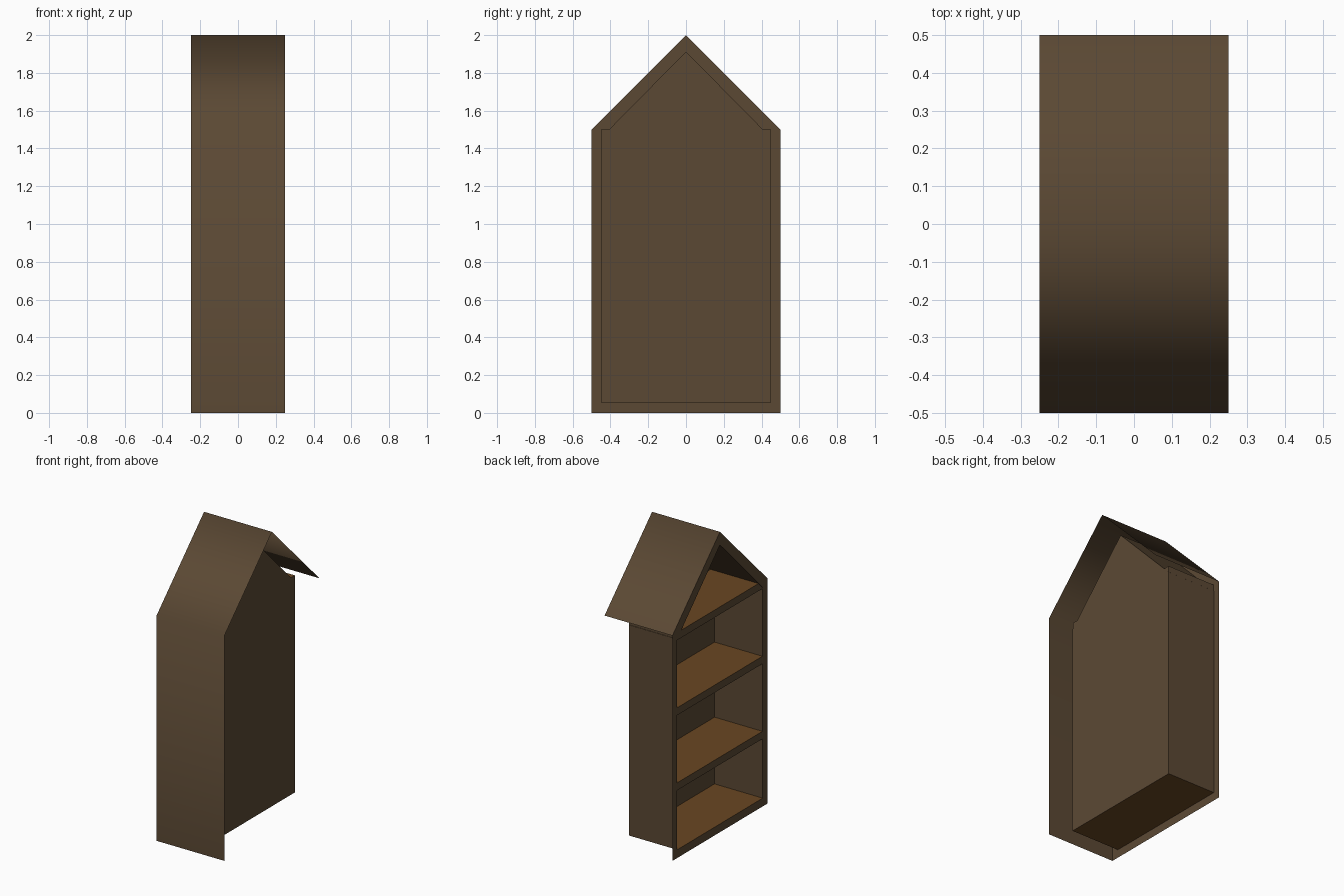
import bpy, bmesh

if "Cube" in bpy.data.objects:
    bpy.data.objects.remove(bpy.data.objects["Cube"])

X_OPEN, X_END, X_BACK = -0.25, 0.25, 0.105   # open side, far roof edge, back panel


def material(name, rgb):
    m = bpy.data.materials.new(name)
    m.diffuse_color = (*rgb, 1)
    m.use_nodes = True
    m.node_tree.nodes["Principled BSDF"].inputs["Base Color"].default_value = m.diffuse_color
    return m


MATS = [material("dark_wood", (0.105, 0.066, 0.034)),
        material("warm_wood", (0.142, 0.063, 0.0165))]

# House-shaped profiles (y, z): outer silhouette and opening
OUTER = [(-0.5, 0), (-0.5, 1.5), (0, 2.0), (0.5, 1.5), (0.5, 0)]
INNER = [(-0.45, 0.055), (-0.45, 1.457), (0, 1.913), (0.45, 1.457), (0.45, 0.055)]


def finish(name, bm, warm=lambda f: False, smooth=False):
    bm.normal_update()
    for f in bm.faces:
        f.material_index = 1 if warm(f) else 0
        f.smooth = smooth
    me = bpy.data.meshes.new(name)
    bm.to_mesh(me)
    bm.free()
    for m in MATS:
        me.materials.append(m)
    ob = bpy.data.objects.new(name, me)
    bpy.context.collection.objects.link(ob)
    return ob


def row(bm, profile, x):
    return [bm.verts.new((x, y, z)) for y, z in profile]


def bridge(bm, a, b, closed):
    n = len(a)
    for i in range(n if closed else n - 1):
        j = (i + 1) % n
        bm.faces.new((a[i], a[j], b[j], b[i]))


def upward(f):
    return f.normal.z > 0.9


# Outer skin: one side wall running into both roof slopes, smooth shaded
bm = bmesh.new()
bridge(bm, row(bm, OUTER[:4], X_END), row(bm, OUTER[:4], X_OPEN), False)
bmesh.ops.reverse_faces(bm, faces=bm.faces[:])
bm.normal_update()
if sum(f.normal.z for f in bm.faces) < 0:
    bmesh.ops.reverse_faces(bm, faces=bm.faces[:])
finish("wall_and_roof", bm, smooth=True)

# Flat face frame around the opening
bm = bmesh.new()
bridge(bm, row(bm, OUTER, X_OPEN), row(bm, INNER, X_OPEN), True)
bm.normal_update()
if bm.faces[:][0].normal.x > 0:
    bmesh.ops.reverse_faces(bm, faces=bm.faces[:])
finish("face_frame", bm)

# Recessed compartment with back panel, warm floor
bm = bmesh.new()
front, back = row(bm, INNER, X_OPEN), row(bm, INNER, X_BACK)
bridge(bm, front, back, True)
bm.faces.new(back)
bmesh.ops.recalc_face_normals(bm, faces=bm.faces[:])
bm.normal_update()
floor = min(bm.faces, key=lambda f: f.calc_center_median().z)
if floor.normal.z < 0:
    bmesh.ops.reverse_faces(bm, faces=bm.faces[:])
finish("compartment", bm, warm=upward)

# Three shelves with warm tops; the top one pokes slightly through the inner slopes
for i in range(3):
    top = 0.5 * (i + 1)
    bm = bmesh.new()
    bmesh.ops.create_cube(bm, size=1)
    x0, x1 = X_OPEN + 0.001, X_BACK - 0.001
    for v in bm.verts:
        v.co = (x1 if v.co.x > 0 else x0, v.co.y * 0.898,
                top if v.co.z > 0 else top - 0.05)
    finish(f"shelf_{i + 1}", bm, warm=upward)
